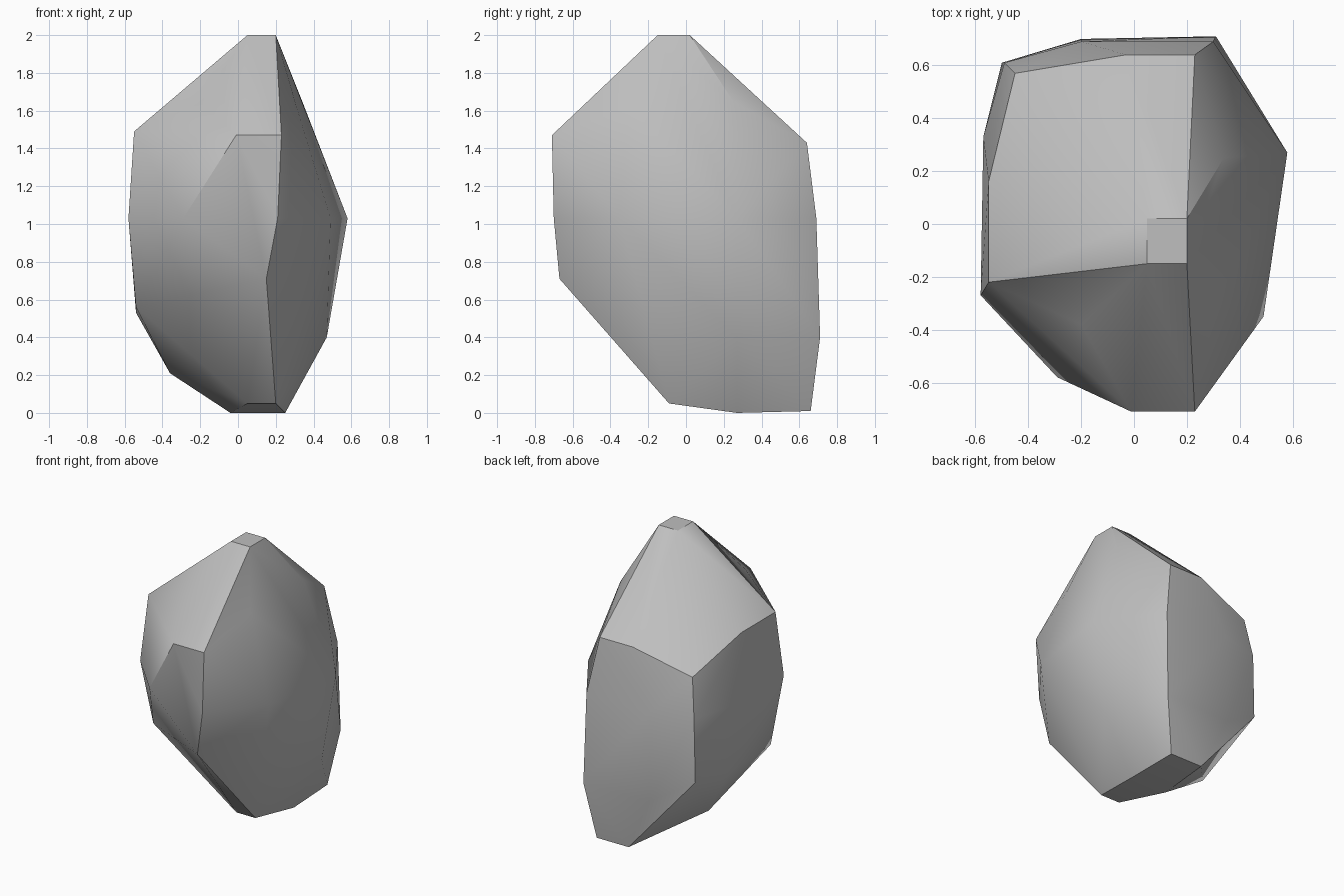
import bpy
import bmesh
import math

default_cube = bpy.data.objects.get("Cube")
if default_cube:
    bpy.data.objects.remove(default_cube, do_unlink=True)


def make_material(name, colour):
    material = bpy.data.materials.new(name)
    material.use_nodes = True
    material.diffuse_color = colour
    shader = material.node_tree.nodes["Principled BSDF"]
    shader.inputs["Base Color"].default_value = colour
    shader.inputs["Roughness"].default_value = 0.9
    return material


# Corners of the boulder, grouped from the peak down to the base
peak = [(x, y, 2) for x in (0.05, 0.2) for y in (-0.15, 0.02)]
shoulder = [
    (0.23, -0.71, 1.47), (-0.01, -0.71, 1.47), (-0.55, -0.22, 1.49),
    (-0.55, 0.16, 1.49), (-0.45, 0.57, 1.3), (-0.03, 0.64, 1.43),
    (0.23, 0.64, 1.43), (0.34, 0.25, 1.65), (0.31, -0.3, 1.62),
    (-0.2, -0.38, 1.64),
]
waist = [(x, y, 1.03) for x, y in (
    (0.21, -0.7), (0.49, -0.35), (0.58, 0.27), (0.3, 0.69), (-0.2, 0.69),
    (-0.49, 0.61), (-0.57, 0.33), (-0.58, -0.27), (-0.29, -0.58),
)]
flank = [
    (0.15, -0.67, 0.71), (0.47, 0.27, 0.4), (0.31, 0.71, 0.4),
    (-0.2, 0.7, 0.4), (-0.5, 0.61, 0.58), (-0.54, 0.32, 0.53),
    (-0.54, -0.18, 0.56), (-0.36, 0.26, 0.21),
]
base = [
    (0.05, -0.09, 0.05), (0.2, -0.09, 0.05), (0.25, 0.27, 0),
    (-0.04, 0.27, 0), (0.24, 0.66, 0.01), (-0.01, 0.66, 0.01),
]

# Wrap the corners in a faceted shell
bm = bmesh.new()
for corner in peak + shoulder + waist + flank + base:
    bm.verts.new(corner)
bmesh.ops.convex_hull(bm, input=list(bm.verts))
loose = [vert for vert in bm.verts if not vert.link_faces]
bmesh.ops.delete(bm, geom=loose, context="VERTS")

# Merge coplanar triangles into clean facets
bmesh.ops.dissolve_limit(bm, angle_limit=math.radians(1),
                         verts=list(bm.verts), edges=list(bm.edges))
bmesh.ops.recalc_face_normals(bm, faces=list(bm.faces))

mesh = bpy.data.meshes.new("boulder")
bm.to_mesh(mesh)
bm.free()
mesh.materials.append(make_material("stone grey", (0.52, 0.52, 0.52, 1)))

boulder = bpy.data.objects.new("boulder", mesh)
bpy.context.collection.objects.link(boulder)

# Soft facets with the hard breaks kept sharp
bpy.ops.object.select_all(action="DESELECT")
boulder.select_set(True)
bpy.context.view_layer.objects.active = boulder
bpy.ops.object.shade_smooth_by_angle(angle=math.radians(30))
